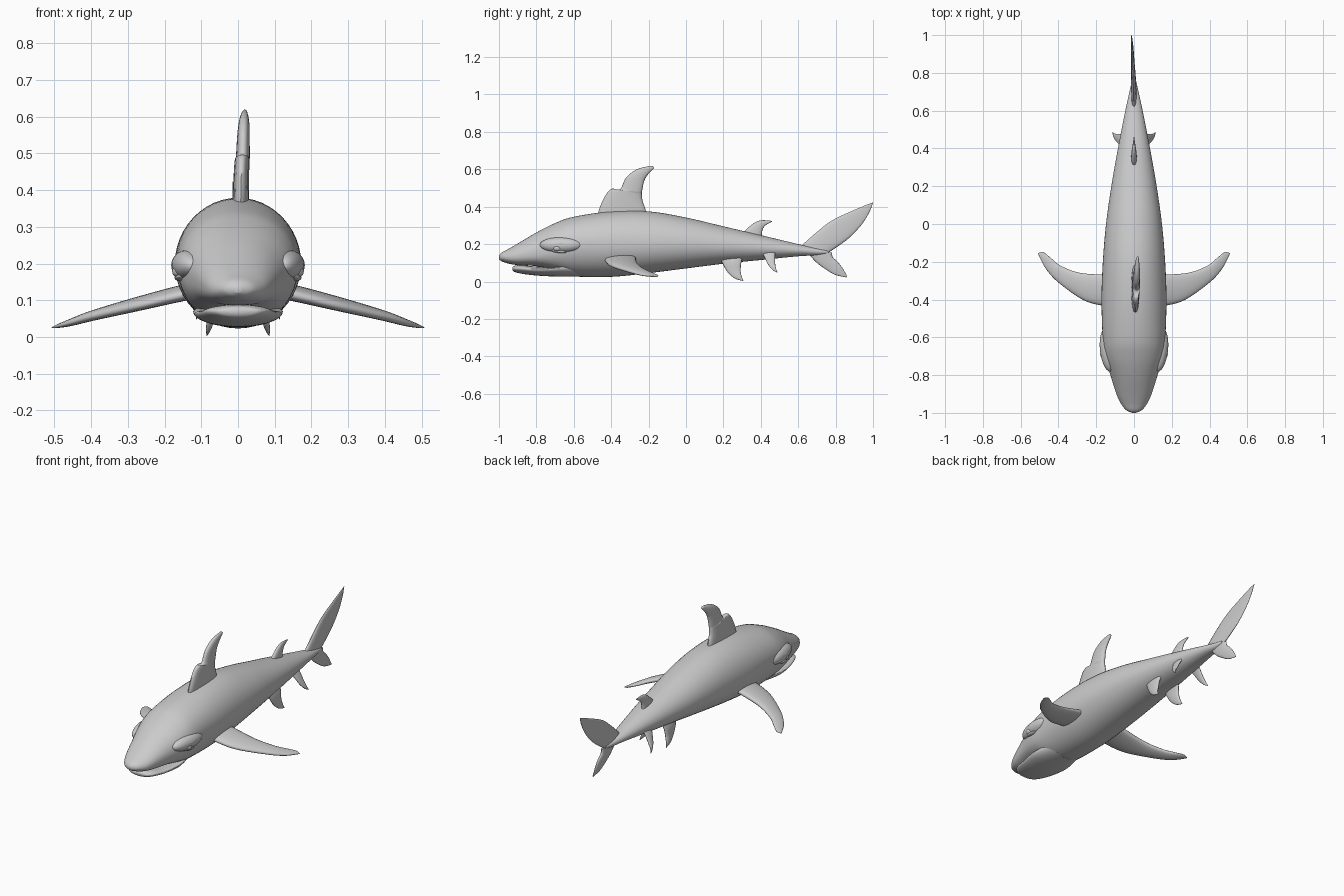
import bpy, bmesh, math
from mathutils import Vector


def resample(keys, n):
    """Catmull-Rom interpolation through tuples of numbers, n steps per span."""
    out = []
    for i in range(len(keys) - 1):
        a, b = keys[max(i - 1, 0)], keys[i]
        c, d = keys[i + 1], keys[min(i + 2, len(keys) - 1)]
        for s in range(n):
            t = s / n
            out.append([0.5 * (2 * q + (r - p) * t + (2 * p - 5 * q + 4 * r - u) * t * t
                               + (3 * q - p - 3 * r + u) * t ** 3)
                        for p, q, r, u in zip(a, b, c, d)])
    out.append(list(keys[-1]))
    return out


def finish(ob, mirror):
    bpy.context.view_layer.objects.active = ob
    bpy.ops.object.select_all(action='DESELECT')
    ob.select_set(True)
    bpy.ops.object.shade_smooth_by_angle(angle=math.radians(60))
    if mirror:
        m = ob.modifiers.new("mirror", 'MIRROR')
        m.use_clip = False
        m.use_mirror_merge = False


def loft(name, rings, mirror=False):
    """Skin closed rings of points and cap both ends."""
    bm = bmesh.new()
    vs = [[bm.verts.new(p) for p in r] for r in rings]
    n = len(vs[0])
    for a, b in zip(vs, vs[1:]):
        for i in range(n):
            j = (i + 1) % n
            bm.faces.new((a[i], a[j], b[j], b[i]))
    bm.faces.new(vs[0])
    bm.faces.new(vs[-1])
    bmesh.ops.recalc_face_normals(bm, faces=bm.faces)
    me = bpy.data.meshes.new(name)
    bm.to_mesh(me)
    bm.free()
    ob = bpy.data.objects.new(name, me)
    bpy.context.collection.objects.link(ob)
    finish(ob, mirror)


def hull(name, keys, n=48):
    """Keys: y, top z, bottom z, half width, z of widest point, lower squareness."""
    rings = []
    for y, top, bot, w, zc, k in resample(keys, 6):
        ring = []
        for i in range(n):
            a = 2 * math.pi * i / n
            c, s = math.cos(a), math.sin(a)
            e = 2 / k if s < 0 else 1
            x = math.copysign(abs(c) ** e, c) * max(w, 0.002)
            h = abs(s) ** e
            ring.append((x, y, zc + h * (top - zc) if s >= 0 else zc - h * (zc - bot)))
        rings.append(ring)
    loft(name, rings)


def fin(name, keys, normal, mirror=False, n=10):
    """Keys: leading edge xyz, trailing edge xyz, half thickness."""
    nor = Vector(normal).normalized()
    rings = []
    for k in resample(keys, 5):
        a, b, th = Vector(k[:3]), Vector(k[3:6]), k[6]
        side = lambda sgn, ids: [
            a.lerp(b, (1 - math.cos(math.pi * i / n)) / 2)
            + nor * sgn * th * math.sin(math.pi * i / n) ** 0.8 for i in ids]
        rings.append(side(1, range(n)) + side(-1, range(n, 0, -1)))
    # the mid points of sin**0.8 are real because 0 <= i < n; clamp the last edge
    rings = [[Vector((p.x, p.y, p.z)) for p in r] for r in rings]
    loft(name, rings, mirror)


def flat_fin(name, keys, x0=0.0, x1=0.0):
    """Upright fin: keys are lead y, z, trail y, z, half thickness."""
    m = len(keys) - 1
    full = []
    for i, (ly, lz, ty, tz, th) in enumerate(keys):
        x = x0 + (x1 - x0) * i / m
        full.append((x, ly, lz, x, ty, tz, th))
    fin(name, full, (1, 0, 0))


def blob(name, loc, size, rot=(0, 0, 0)):
    bpy.ops.mesh.primitive_uv_sphere_add(segments=24, ring_count=16, location=(0, 0, 0))
    ob = bpy.context.object
    ob.name = name
    ob.scale, ob.rotation_euler, ob.location = size, rot, loc
    bpy.ops.object.transform_apply(location=True, rotation=True, scale=True)
    finish(ob, True)


# Body with upper head
hull("body", [
    (-1.00, .138, .120, .010, .13, 2), (-.985, .155, .108, .042, .13, 2),
    (-.95, .174, .096, .070, .13, 2.3), (-.90, .203, .088, .093, .14, 2.6),
    (-.80, .262, .082, .125, .16, 2.8), (-.70, .312, .058, .155, .185, 2.5),
    (-.60, .346, .028, .166, .20, 2.1), (-.40, .375, .025, .172, .20, 2),
    (-.20, .375, .045, .165, .20, 2), (0, .342, .070, .148, .20, 2),
    (.20, .295, .095, .120, .19, 2), (.40, .248, .115, .085, .18, 2),
    (.60, .200, .135, .046, .167, 2), (.70, .178, .140, .024, .16, 2),
    (.755, .168, .148, .012, .158, 2)])

# Lower jaw
hull("lower_jaw", [
    (-.928, .076, .062, .030, .07, 2), (-.918, .084, .052, .062, .07, 2),
    (-.88, .088, .042, .088, .07, 2), (-.80, .080, .032, .108, .065, 2),
    (-.70, .080, .027, .122, .07, 2), (-.58, .120, .026, .100, .08, 2)])

# Eyes and brows
blob("eye_bulge", (.138, -.668, .195), (.042, .115, .042), (0, 0, -.12))
blob("brow_ridge", (.164, -.675, .203), (.015, .055, .011), (.08, 0, -.12))
blob("eyeball", (.160, -.688, .178), (.019, .024, .017))
blob("lower_eyelid", (.157, -.680, .162), (.015, .042, .009), (-.1, 0, -.1))

# Upright fins on the back
flat_fin("dorsal_fin", [
    (-.47, .33, -.21, .33, .022), (-.465, .385, -.216, .385, .022),
    (-.428, .465, -.232, .43, .021), (-.396, .496, -.236, .465, .020),
    (-.353, .492, -.235, .482, .019), (-.32, .556, -.224, .535, .017),
    (-.262, .600, -.205, .570, .014), (-.19, .618, -.175, .602, .007),
    (-.176, .615, -.170, .607, .002)], .006, .02)
flat_fin("rear_dorsal_fin", [
    (.30, .20, .42, .20, .015), (.305, .257, .406, .242, .015),
    (.353, .305, .410, .278, .012), (.395, .326, .425, .300, .008),
    (.445, .326, .455, .317, .003), (.462, .321, .463, .320, .001)])

# Tail lobes
flat_fin("upper_tail_lobe", [
    (.61, .185, .74, .140, .014), (.70, .265, .815, .190, .013),
    (.78, .326, .877, .237, .010), (.88, .374, .940, .305, .007),
    (.96, .408, .980, .370, .004), (1.0, .423, 1.0, .420, .001)], 0, -.014)
flat_fin("lower_tail_lobe", [
    (.64, .165, .78, .155, .012), (.695, .104, .785, .130, .011),
    (.75, .063, .812, .104, .009), (.80, .035, .838, .070, .006),
    (.858, .022, .862, .028, .001)])

# Paired fins, mirrored across the body
fin("pectoral_fin", [
    (.10, -.435, .125, .10, -.265, .135, .022), (.167, -.432, .110, .167, -.268, .122, .021),
    (.27, -.402, .085, .294, -.257, .090, .018), (.40, -.31, .055, .39, -.220, .062, .014),
    (.465, -.24, .036, .440, -.180, .045, .010), (.500, -.175, .027, .478, -.150, .033, .005),
    (.508, -.155, .025, .498, -.150, .027, .001)], (.27, 0, 1), True)
fin("pelvic_fin", [
    (.050, .17, .15, .050, .31, .15, .013), (.066, .19, .107, .066, .297, .107, .013),
    (.073, .22, .053, .073, .292, .060, .011), (.080, .26, .017, .080, .297, .030, .007),
    (.085, .305, .003, .085, .307, .006, .001)], (1, 0, .2), True)
fin("anal_fin", [
    (.050, .40, .17, .050, .48, .17, .009), (.072, .417, .135, .072, .476, .135, .009),
    (.093, .438, .092, .093, .477, .095, .008), (.107, .463, .062, .107, .481, .070, .005),
    (.114, .487, .048, .114, .489, .050, .001)], (1, 0, .45), True)
